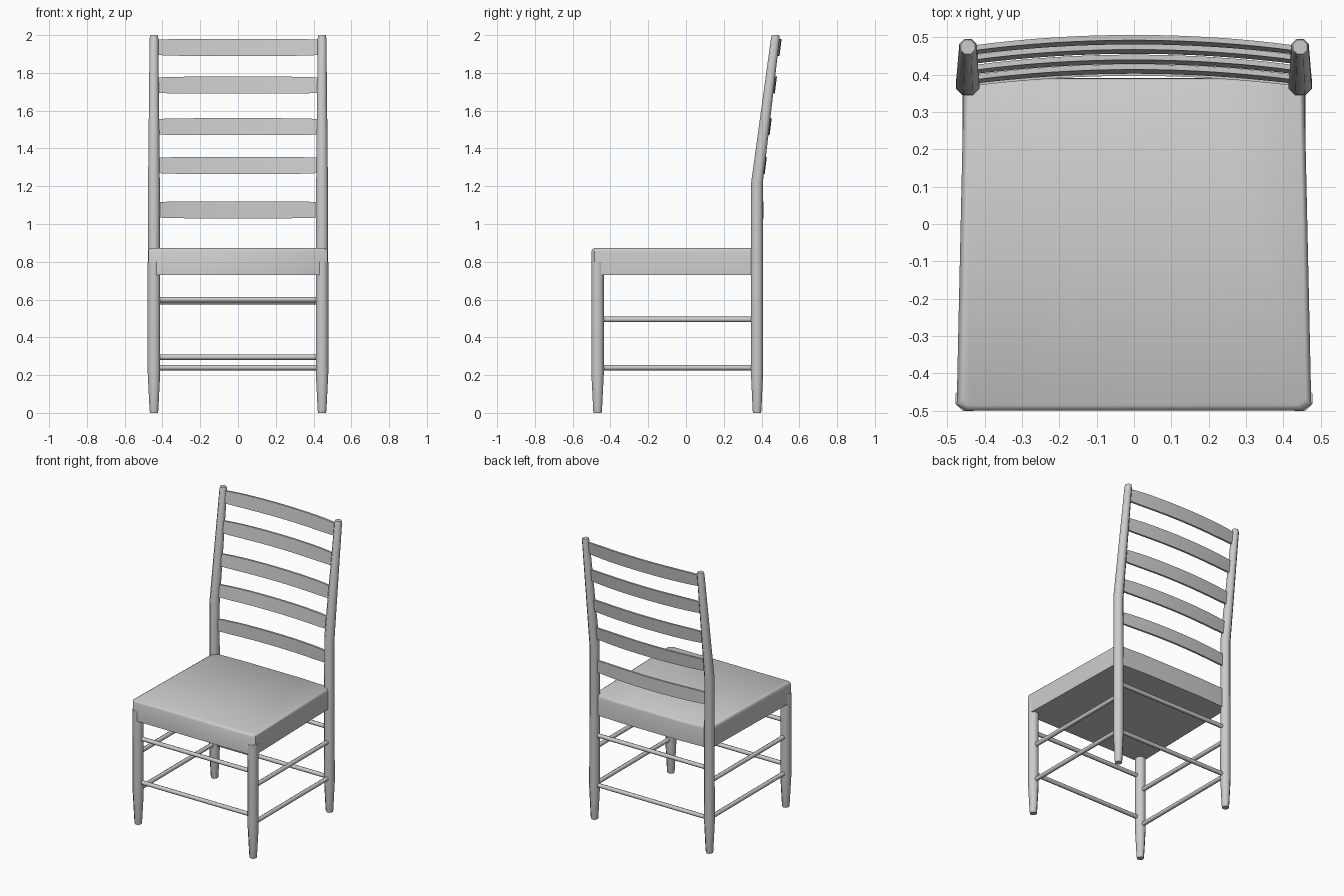
import bpy, bmesh, math
from mathutils import Vector

cube = bpy.data.objects.get("Cube")
if cube:
    bpy.data.objects.remove(cube, do_unlink=True)

grey = bpy.data.materials.new("plain_grey")
grey.use_nodes = True
COLOUR = (0.6, 0.6, 0.6, 1)
grey.diffuse_color = COLOUR
grey.node_tree.nodes["Principled BSDF"].inputs["Base Color"].default_value = COLOUR


def finish(name, bm, angle=40):
    bmesh.ops.recalc_face_normals(bm, faces=bm.faces)
    mesh = bpy.data.meshes.new(name)
    bm.to_mesh(mesh)
    bm.free()
    mesh.materials.append(grey)
    obj = bpy.data.objects.new(name, mesh)
    bpy.context.collection.objects.link(obj)
    bpy.ops.object.select_all(action='DESELECT')
    obj.select_set(True)
    bpy.context.view_layer.objects.active = obj
    bpy.ops.object.shade_smooth_by_angle(angle=math.radians(angle))
    return obj


def loft(name, rings, angle=40):
    """Skin a list of equal-length point rings and cap both ends."""
    bm = bmesh.new()
    loops = [[bm.verts.new(p) for p in ring] for ring in rings]
    n = len(loops[0])
    for a, b in zip(loops, loops[1:]):
        for i in range(n):
            j = (i + 1) % n
            bm.faces.new((a[i], a[j], b[j], b[i]))
    bm.faces.new(loops[0][::-1])
    bm.faces.new(loops[-1])
    return finish(name, bm, angle)


def post(name, x, stations, sides=8):
    """Upright turned post from (y, z, half width) stations."""
    rings = []
    for y, z, half in stations:
        r = half / math.cos(math.pi / sides)
        turn = [(i + 0.5) * math.tau / sides for i in range(sides)]
        rings.append([(x + r * math.cos(t), y + r * math.sin(t), z) for t in turn])
    return loft(name, rings, 50)


def rung(name, start, end, r=0.0145, sides=8):
    start, end = Vector(start), Vector(end)
    along = (end - start).normalized()
    up = Vector((0, 0, 1))
    side = along.cross(up)
    rings = [[p + r * (math.cos(t) * side + math.sin(t) * up)
              for t in [i * math.tau / sides for i in range(sides)]]
             for p in (start, end)]
    return loft(name, rings, 50)


LEG_X, FRONT_Y, BACK_Y, KNEE = 0.445, -0.468, 0.376, 1.22
TOP_Y = 0.474

# Legs, back posts and side rungs
for side, s in (("left", 1), ("right", -1)):
    x = s * LEG_X
    post("front_leg_" + side, x, [(FRONT_Y, 0, 0.021), (FRONT_Y, 0.01, 0.023),
                                  (FRONT_Y, 0.21, 0.033), (FRONT_Y, 0.8, 0.033)])
    post("back_post_" + side, x, [(BACK_Y, 0, 0.021), (BACK_Y, 0.01, 0.023),
                                  (BACK_Y, 0.21, 0.032), (BACK_Y, KNEE, 0.031),
                                  (TOP_Y - 0.001, 1.985, 0.023), (TOP_Y, 2, 0.019)])
    for place, z in (("upper", 0.495), ("lower", 0.24)):
        rung(f"{place}_side_rung_{side}", (x, FRONT_Y, z), (x, BACK_Y, z))

# Front and back rungs
for name, y, z in (("upper_front_rung", FRONT_Y, 0.6), ("lower_front_rung", FRONT_Y, 0.295),
                   ("upper_back_rung", BACK_Y, 0.588), ("lower_back_rung", BACK_Y, 0.24)):
    rung(name, (-LEG_X, y, z), (LEG_X, y, z))

# Seat: tapered outline with clipped front corners and a softened top edge
half = [(0.452, -0.5), (0.475, -0.485), (0.456, 0.38), (0.23, 0.39)]
outline = half + [(-x, y) for x, y in reversed(half)]
rings = []
for inset, z in ((0, 0.73), (0, 0.856), (0.004, 0.867), (0.014, 0.873)):
    k = 1 - inset / 0.48
    rings.append([(x * k, y * k, z) for x, y in outline])
loft("seat", rings)

# Back slats: bowed backwards and leaning with the posts
LEAN = (TOP_Y - BACK_Y) / (2 - KNEE)


def post_y(z):
    return BACK_Y + max(0, z - KNEE) * LEAN


for number, z in enumerate((1.075, 1.31, 1.515, 1.735, 1.935), 1):
    rings = []
    steps = 16
    for i in range(steps + 1):
        u = 2 * i / steps - 1
        tall = 0.045 - 0.005 * u ** 6
        bow = 0.028 * (1 - u * u)
        rings.append([(u * 0.435, post_y(z + dz) + bow + dy, z + dz)
                      for dy, dz in ((-0.007, -tall), (0.007, -tall),
                                     (0.007, tall), (-0.007, tall))])
    loft(f"back_slat_{number}", rings)
